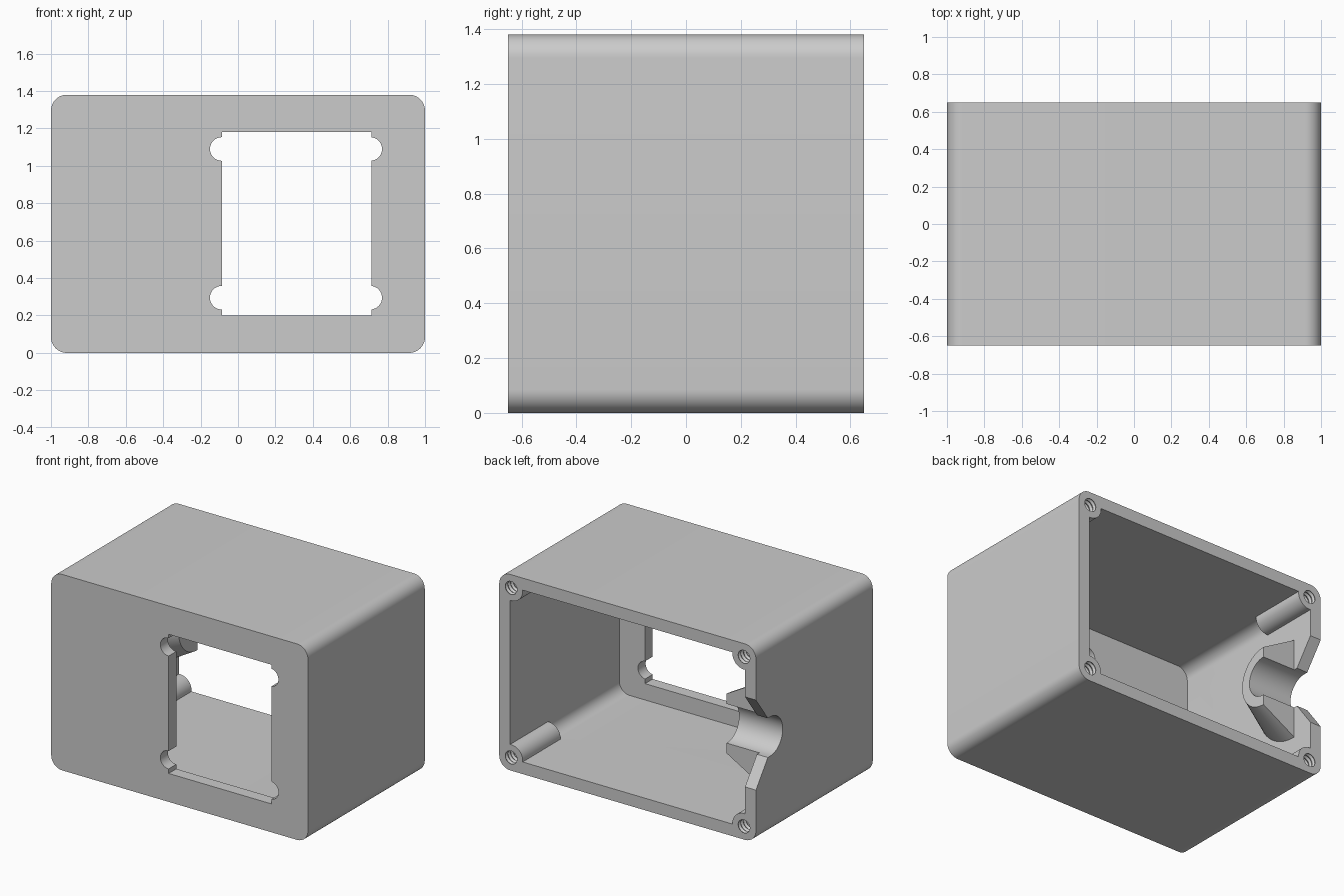
import bpy, bmesh, math
from mathutils import Matrix, Vector

if "Cube" in bpy.data.objects:
    bpy.data.objects.remove(bpy.data.objects["Cube"])

W, D, H = 1.0, 0.65, 1.38          # half width, half depth, height
WALL, INSET, MID = 0.085, 0.093, 0.69
HOLE_Y, HOLE_R = 0.49, 0.138       # cable hole in the side wall

grey = bpy.data.materials.new("light grey")
grey.use_nodes = True
grey.diffuse_color = (0.6, 0.6, 0.6, 1)
grey.node_tree.nodes["Principled BSDF"].inputs["Base Color"].default_value = (0.6, 0.6, 0.6, 1)


def finish(name, bm):
    bmesh.ops.recalc_face_normals(bm, faces=bm.faces)
    mesh = bpy.data.meshes.new(name)
    bm.to_mesh(mesh)
    bm.free()
    mesh.materials.append(grey)
    obj = bpy.data.objects.new(name, mesh)
    bpy.context.collection.objects.link(obj)
    return obj


def prism(name, points, shift):
    """Extrude a closed outline of 3D points along shift."""
    bm = bmesh.new()
    face = bm.faces.new([bm.verts.new(p) for p in points])
    new = bmesh.ops.extrude_face_region(bm, geom=[face])["geom"]
    verts = [v for v in new if isinstance(v, bmesh.types.BMVert)]
    bmesh.ops.translate(bm, verts=verts, vec=shift)
    return finish(name, bm)


def arc(cx, cy, r, start, end, steps):
    angles = [math.radians(start + (end - start) * i / steps) for i in range(steps + 1)]
    return [(cx + r * math.cos(a), cy + r * math.sin(a)) for a in angles]


def slab(name, outline, y0, y1):
    return prism(name, [(x, y0, z) for x, z in outline], (0, y1 - y0, 0))


def rod(name, x, z, r, y0, y1):
    return slab(name, arc(x, z, r, 0, 360, 48)[:-1], y0, y1)


def rounded_rect(x, z0, z1, r):
    corners = [(x - r, z1 - r, 0), (r - x, z1 - r, 90), (r - x, z0 + r, 180), (x - r, z0 + r, 270)]
    return [p for cx, cz, a in corners for p in arc(cx, cz, r, a, a + 90, 12)]


def combine(target, tool, operation):
    mod = target.modifiers.new(tool.name, "BOOLEAN")
    mod.operation, mod.object, mod.solver = operation, tool, "EXACT"
    bpy.context.view_layer.objects.active = target
    bpy.ops.object.modifier_apply(modifier=mod.name)
    bpy.data.objects.remove(tool)


def threaded_rod(name, x, z, r, y0, y1, turns):
    """Ridged rod about the y axis, used to cut a threaded hole."""
    bm = bmesh.new()
    pitch = (y1 - y0) / (2 * turns)
    radii = [r if i % 2 == 0 else r * 0.82 for i in range(2 * turns + 1)]
    profile = [(0, y0)] + [(q, y0 + i * pitch) for i, q in enumerate(radii)] + [(0, y1)]
    verts = [bm.verts.new((x + q, y, z)) for q, y in profile]
    edges = [bm.edges.new(pair) for pair in zip(verts, verts[1:])]
    bmesh.ops.spin(bm, geom=verts + edges, cent=(x, 0, z), axis=(0, 1, 0),
                   angle=math.tau, steps=24, use_merge=False)
    bmesh.ops.remove_doubles(bm, verts=bm.verts, dist=0.0001)
    return finish(name, bm)


# Hollow shell, open at the back
shell = slab("enclosure", rounded_rect(W, 0, H, WALL), -D, D)
combine(shell, slab("cavity", rounded_rect(W - WALL, WALL, H - WALL, 0.08), WALL - D, D + 0.2), "DIFFERENCE")

# Corner screw posts with threaded holes
corners = [(x, z) for x in (INSET - W, W - INSET) for z in (INSET, H - INSET)]
for x, z in corners:
    combine(shell, rod("screw_post", x, z, 0.09, D - 0.42, D), "UNION")
for x, z in corners:
    combine(shell, threaded_rod("screw_hole", x, z, 0.052, D - 0.34, D + 0.02, 12), "DIFFERENCE")

# Half-cone cable support on the inside of the right wall
x0, x1 = -0.95, -0.66
bm = bmesh.new()
place = Matrix.Translation(((x0 + x1) / 2, HOLE_Y, MID)) @ Matrix.Rotation(math.pi / 2, 4, "Y")
bmesh.ops.create_cone(bm, cap_ends=True, segments=64, radius1=0.375, radius2=0.21,
                      depth=x1 - x0, matrix=place)
cut = bmesh.ops.bisect_plane(bm, geom=bm.verts[:] + bm.edges[:] + bm.faces[:], dist=0.0001,
                             plane_co=(0, HOLE_Y, 0), plane_no=(0, 1, 0), clear_outer=True)
rim = [e for e in bm.edges if e.is_boundary]
bmesh.ops.holes_fill(bm, edges=rim)
combine(shell, finish("cable_support", bm), "UNION")

# Cable hole with a flared slot to the open edge
flare = [(0.517, 0.138), (D, 0.317), (0.70, 0.385)]
outline = arc(HOLE_Y, MID, HOLE_R, 90, 270, 32)
outline += [(y, MID - dz) for y, dz in flare] + [(y, MID + dz) for y, dz in reversed(flare)]
combine(shell, prism("cable_slot", [(-1.1, y, z) for y, z in outline], (0.6, 0, 0)), "DIFFERENCE")

# Front window with round corner reliefs
left, right, low, high = -0.085, 0.715, 0.20, 1.18
window = [(left, low), (right, low), (right, high), (left, high)]
combine(shell, slab("window", window, -D - 0.1, -D + 0.2), "DIFFERENCE")
for x in (-0.087, 0.707):
    for z in (0.295, 1.09):
        combine(shell, rod("window_relief", x, z, 0.063, -D - 0.1, -D + 0.15), "DIFFERENCE")

# Smooth the curves, keep the edges sharp
bpy.ops.object.select_all(action="DESELECT")
shell.select_set(True)
bpy.context.view_layer.objects.active = shell
bpy.ops.object.shade_smooth_by_angle(angle=math.radians(25))
